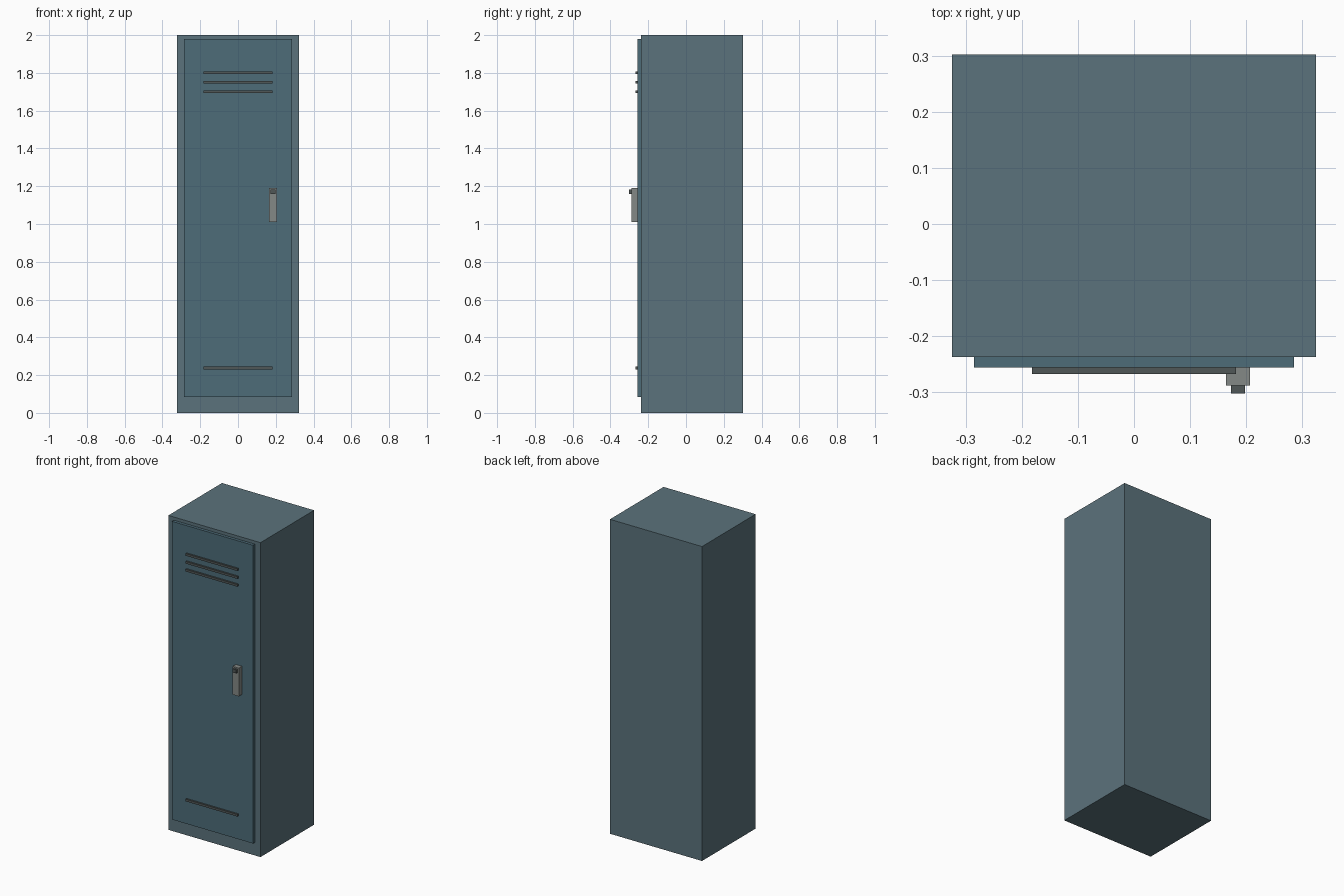
import bpy

if "Cube" in bpy.data.objects:
    bpy.data.objects.remove(bpy.data.objects["Cube"])


def material(name, rgb):
    m = bpy.data.materials.new(name)
    m.diffuse_color = (*rgb, 1)
    m.use_nodes = True
    m.node_tree.nodes["Principled BSDF"].inputs["Base Color"].default_value = m.diffuse_color
    return m


def box(name, lo, hi, mat):
    """Axis-aligned box between two opposite corners."""
    centre = [(a + b) / 2 for a, b in zip(lo, hi)]
    bpy.ops.mesh.primitive_cube_add(size=1, location=centre)
    ob = bpy.context.object
    ob.name = name
    ob.scale = [b - a for a, b in zip(lo, hi)]
    bpy.ops.object.transform_apply(location=False, rotation=False, scale=True)
    ob.data.materials.append(mat)
    return ob


body_mat = material("body_paint", (0.105, 0.17, 0.20))
door_mat = material("door_paint", (0.075, 0.15, 0.19))
dark_mat = material("dark_metal", (0.08, 0.095, 0.095))
metal_mat = material("handle_metal", (0.23, 0.25, 0.24))

FRONT = -0.237   # cabinet front
DOOR = -0.256    # door front

# Cabinet and door
box("cabinet", (-0.324, FRONT, 0), (0.324, 0.302, 2), body_mat)
box("door", (-0.285, DOOR, 0.083), (0.285, FRONT, 1.98), door_mat)

# Vent slats: three at the top, one at the bottom
for i, z in enumerate((1.80, 1.75, 1.70, 0.238)):
    box(f"vent_slat_{i + 1}", (-0.182, -0.267, z - 0.007),
        (0.182, DOOR, z + 0.007), dark_mat)

# Handle with lock button
box("handle", (0.164, -0.288, 1.01), (0.207, DOOR, 1.19), metal_mat)
box("lock_button", (0.173, -0.302, 1.159), (0.198, -0.288, 1.182), dark_mat)
